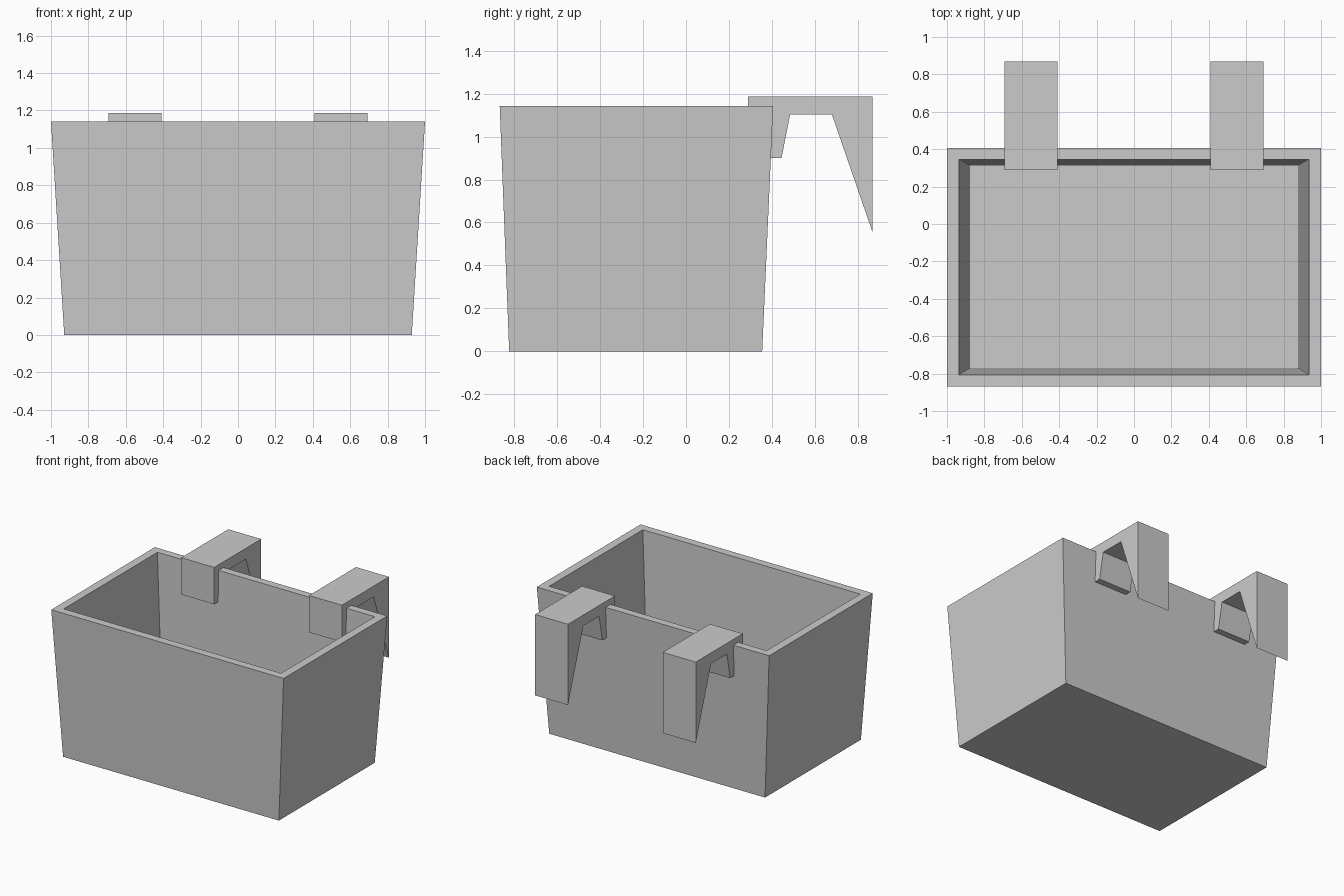
import bpy, bmesh

if "Cube" in bpy.data.objects:
    bpy.data.objects.remove(bpy.data.objects["Cube"])


def finish(name, bm):
    bmesh.ops.recalc_face_normals(bm, faces=bm.faces)
    mesh = bpy.data.meshes.new(name)
    bm.to_mesh(mesh)
    bm.free()
    obj = bpy.data.objects.new(name, mesh)
    bpy.context.collection.objects.link(obj)
    return obj


def ring(bm, half_x, y0, y1, z):
    return [bm.verts.new(p) for p in
            ((-half_x, y0, z), (half_x, y0, z), (half_x, y1, z), (-half_x, y1, z))]


# Tapered open bin: outer bottom, outer rim, inner rim, inner floor
bm = bmesh.new()
rings = [ring(bm, *r) for r in (
    (0.929, -0.824, 0.355, 0.0),
    (1.0, -0.868, 0.406, 1.142),
    (0.936, -0.806, 0.346, 1.142),
    (0.876, -0.77, 0.313, 0.08),
)]
for a, b in zip(rings, rings[1:]):
    for i in range(4):
        j = (i + 1) % 4
        bm.faces.new((a[i], a[j], b[j], b[i]))
bm.faces.new(rings[0])
bm.faces.new(rings[-1])
finish("bin_body", bm)

# Hook side profile (y, z): clips over the back wall, wedge hangs behind
profile = [(0.29, 1.187), (0.868, 1.187), (0.868, 0.558), (0.68, 1.103),
           (0.485, 1.103), (0.445, 0.9), (0.395, 0.9), (0.404, 1.142),
           (0.346, 1.142), (0.338, 0.9), (0.29, 0.9)]


def hook(name, x0, x1):
    bm = bmesh.new()
    face = bm.faces.new([bm.verts.new((x0, y, z)) for y, z in profile])
    ext = bmesh.ops.extrude_face_region(bm, geom=[face], use_keep_orig=True)
    verts = [v for v in ext["geom"] if isinstance(v, bmesh.types.BMVert)]
    bmesh.ops.translate(bm, verts=verts, vec=(x1 - x0, 0, 0))
    return finish(name, bm)


hook("left_hook", -0.692, -0.408)
hook("right_hook", 0.408, 0.692)
